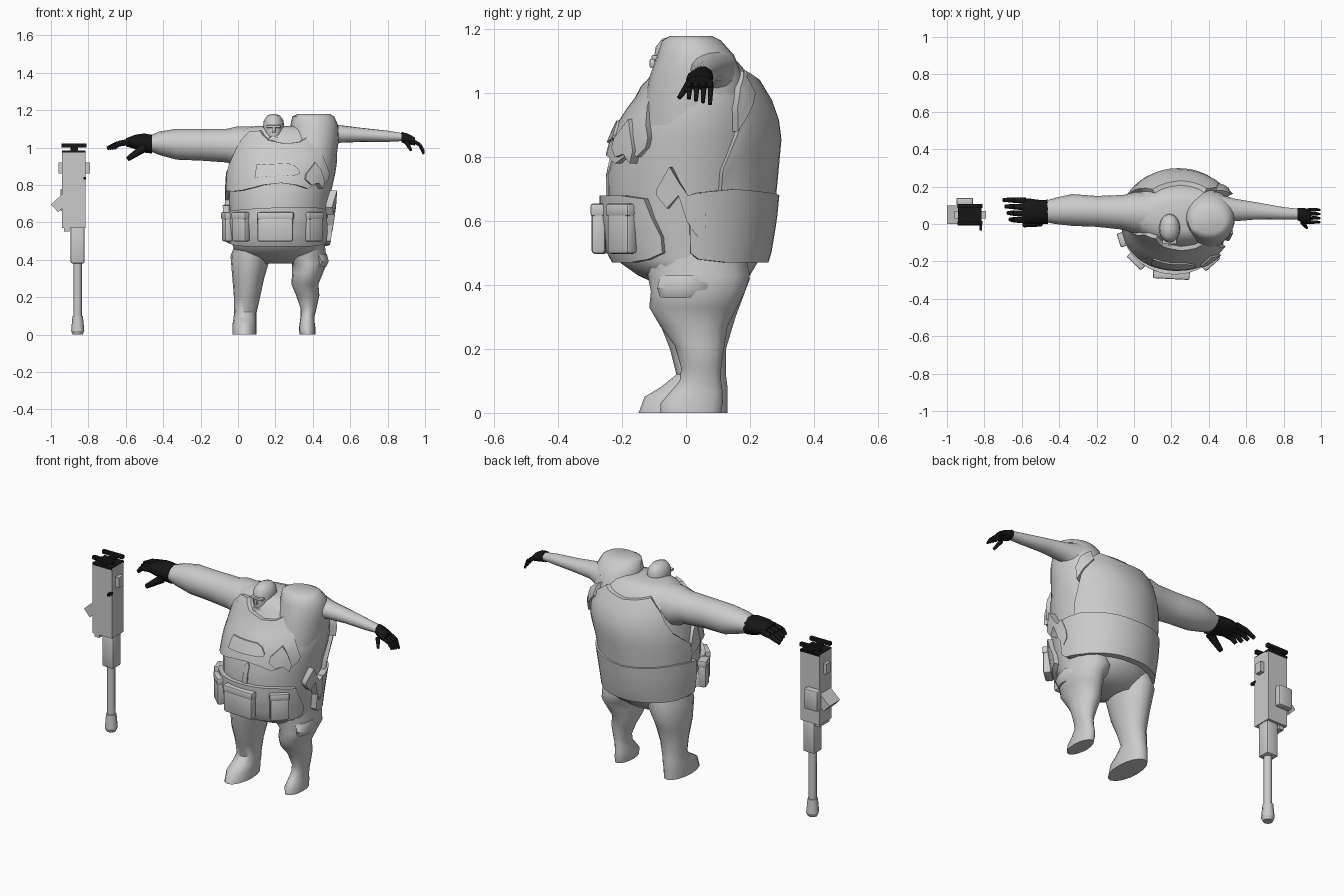
import bpy, bmesh
from math import sin, cos, pi, radians
from mathutils import Vector, Matrix

old = bpy.data.objects.get("Cube")
if old:
    bpy.data.objects.remove(old, do_unlink=True)


def material(name, value):
    mat = bpy.data.materials.new(name)
    mat.use_nodes = True
    mat.diffuse_color = (value, value, value, 1)
    mat.node_tree.nodes["Principled BSDF"].inputs["Base Color"].default_value = (value, value, value, 1)
    return mat


GREY = material("plain grey", 0.6)
BLACK = material("black", 0.008)


def finish(name, bm, mat=GREY, angle=40):
    bmesh.ops.recalc_face_normals(bm, faces=bm.faces)
    mesh = bpy.data.meshes.new(name)
    for face in bm.faces:
        face.smooth = True
    bm.to_mesh(mesh)
    bm.free()
    mesh.set_sharp_from_angle(angle=radians(angle))
    mesh.materials.append(mat)
    obj = bpy.data.objects.new(name, mesh)
    bpy.context.collection.objects.link(obj)
    return obj


def loft(name, axis, rows, mat=GREY, sides=24, angle=50):
    """Skin oval rings; each row is (position, u low, u high, v low, v high)."""
    bm = bmesh.new()
    rings = []
    for pos, u0, u1, v0, v1 in rows:
        ring = []
        for i in range(sides):
            a = 2 * pi * i / sides
            u = (u0 + u1) / 2 + (u1 - u0) / 2 * cos(a)
            v = (v0 + v1) / 2 + (v1 - v0) / 2 * sin(a)
            ring.append(bm.verts.new((u, v, pos) if axis == "z" else (pos, u, v)))
        rings.append(ring)
    for low, high in zip(rings, rings[1:]):
        for i in range(sides):
            j = (i + 1) % sides
            bm.faces.new((low[i], low[j], high[j], high[i]))
    bm.faces.new(rings[0])
    bm.faces.new(rings[-1])
    return finish(name, bm, mat, angle)


def box(name, low, high, mat=GREY, bevel=0.0, tilt=None):
    """Box between two corners, optionally tilted about its centre."""
    low, high = Vector(low), Vector(high)
    bm = bmesh.new()
    bmesh.ops.create_cube(bm, size=1)
    bmesh.ops.scale(bm, vec=high - low, verts=bm.verts)
    if bevel:
        bmesh.ops.bevel(bm, geom=bm.edges[:], offset=bevel, segments=2, profile=0.5, affect="EDGES")
    if tilt:
        bmesh.ops.rotate(bm, matrix=Matrix.Rotation(radians(tilt[0]), 3, tilt[1]), verts=bm.verts)
    bmesh.ops.translate(bm, vec=(low + high) / 2, verts=bm.verts)
    return finish(name, bm, mat, 30)


def rod(name, a, b, r0, r1, mat=GREY, sides=8):
    a, b = Vector(a), Vector(b)
    bm = bmesh.new()
    turn = (b - a).to_track_quat("Z", "Y").to_matrix().to_4x4()
    bmesh.ops.create_cone(bm, cap_ends=True, segments=sides, radius1=r0, radius2=r1,
                          depth=(b - a).length, matrix=Matrix.Translation((a + b) / 2) @ turn)
    return finish(name, bm, mat, 50)


# Torso
TORSO = [
    (.38, .08, .34, -.04, .14), (.43, -.01, .46, -.15, .2), (.48, -.03, .46, -.22, .23),
    (.6, -.045, .475, -.245, .25), (.75, -.05, .495, -.245, .265), (.86, -.045, .52, -.215, .275),
    (.93, -.03, .53, -.18, .265), (.99, -.025, .53, -.135, .24), (1.06, -.02, .52, -.1, .195),
    (1.1, .02, .46, -.07, .16), (1.115, .1, .4, -.03, .12)]
loft("torso", "z", TORSO, sides=32)
loft("left_shoulder", "z", [
    (.9, .26, .52, -.14, .2), (1.05, .27, .54, -.115, .18), (1.12, .28, .535, -.09, .15),
    (1.165, .29, .515, -.075, .11), (1.18, .32, .49, -.05, .08)])


def lerp(keys, t):
    for a, b in zip(keys, keys[1:]):
        if t <= b[0]:
            f = max(0, (t - a[0]) / (b[0] - a[0]))
            return [p + (q - p) * f for p, q in zip(a, b)]
    return keys[-1]


def on_torso(deg, z, out):
    """Point on the torso: 0 degrees is the front, 90 its left side."""
    _, x0, x1, y0, y1 = lerp(TORSO, z)
    a = radians(deg)
    return Vector(((x0 + x1) / 2 + ((x1 - x0) / 2 + out) * sin(a),
                   (y0 + y1) / 2 - ((y1 - y0) / 2 + out) * cos(a), z))


def wrap(name, keys, out, steps=6):
    """Thick plate wrapped on the torso; keys are (degrees, z low, z high)."""
    degs = []
    for a, b in zip(keys, keys[1:]):
        n = max(1, round((b[0] - a[0]) / 8))
        degs += [a[0] + (b[0] - a[0]) * i / n for i in range(n)]
    degs.append(keys[-1][0])
    bm = bmesh.new()
    layers = []
    for gap in (out, -.01):
        grid = []
        for d in degs:
            _, lo, hi = lerp(keys, d)
            grid.append([bm.verts.new(on_torso(d, lo + (hi - lo) * k / steps, gap)) for k in range(steps + 1)])
        for a, b in zip(grid, grid[1:]):
            for k in range(steps):
                bm.faces.new((a[k], b[k], b[k + 1], a[k + 1]))
        layers.append([g[0] for g in grid] + grid[-1][1:] + [g[-1] for g in grid[-2::-1]] + grid[0][-2:0:-1])
    outer, inner = layers
    for i in range(len(outer)):
        j = (i + 1) % len(outer)
        bm.faces.new((outer[i], outer[j], inner[j], inner[i]))
    return finish(name, bm)


# Armour vest, torn on its left side
wrap("front_vest", [(-78, .77, .9), (-60, .765, 1.0), (-45, .77, 1.085), (-30, .785, 1.09), (-18, .8, 1.04),
                    (0, .81, 1.02), (16, .8, 1.03), (30, .78, 1.07), (38, .8, 1.0), (42, .83, .96),
                    (50, .8, .9), (56, .83, .86)], .022)
wrap("chest_label", [(-28, .84, .91), (5, .85, .915), (12, .85, .9), (17, .86, .87)], .03, 2)
wrap("torn_chest_scrap", [(24, .83, .86), (32, .8, .92), (40, .81, .88), (48, .78, .82)], .035, 2)
wrap("back_vest", [(112, .68, .76), (122, .67, .9), (134, .67, 1.0), (150, .67, 1.07), (165, .67, 1.05), (180, .67, 1.04),
                   (195, .67, 1.05), (212, .67, 1.07), (228, .67, 1.0), (242, .67, .88), (262, .68, .8)], .024)
wrap("back_skirt", [(92, .5, .6), (98, .48, .69), (120, .47, .7), (180, .47, .68), (240, .48, .7), (268, .5, .69)], .034)
wrap("back_left_strap", [(118, .88, .95), (126, .93, 1.02), (140, 1.0, 1.07)], .035, 3)
wrap("torn_side_scrap", [(70, .68, .7), (77, .64, .77), (84, .68, .72), (90, .6, .68), (97, .55, .69), (102, .58, .62)], .038, 3)
wrap("right_armhole_edge", [(-98, .72, .76), (-88, .74, .86), (-76, .77, .9)], .02, 3)

# Belt and pouches
wrap("belt", [(-78, .5, .56), (-66, .48, .66), (-40, .47, .67), (0, .47, .68),
              (40, .47, .68), (60, .48, .67), (72, .5, .55)], .025)
wrap("belly_seam", [(-3, .68, .78), (0, .68, .8), (3, .68, .78)], .006, 2)
for label, deg, width in (("centre", -3, .19), ("left", 42, .1), ("right", -44, .1), ("far_right", -72, .07)):
    p = on_torso(deg, .575, .03)
    half = Vector((width / 2, .022, .078))
    box(label + "_pouch", p - half, p + half, bevel=.012, tilt=(deg, "Z"))
    lid = Vector((width / 2 + .003, .025, .02))
    top = p + Vector((0, 0, .06))
    box(label + "_pouch_flap", top - lid, top + lid, bevel=.008, tilt=(deg, "Z"))

# Head with heavy brow and jaw
loft("head", "z", [
    (1.0, .15, .23, -.08, .04), (1.035, .15, .232, -.095, .045), (1.07, .14, .242, -.102, .05),
    (1.11, .134, .247, -.1, .055), (1.145, .138, .243, -.095, .05), (1.17, .156, .225, -.075, .03),
    (1.18, .18, .2, -.04, .0)])
box("brow", (.152, -.108, 1.105), (.23, -.08, 1.12), bevel=.005)
box("nose", (.181, -.114, 1.08), (.2, -.08, 1.108), bevel=.005)
box("jaw", (.164, -.106, 1.025), (.218, -.06, 1.058), bevel=.01)

# Legs with feet
loft("right_leg", "z", [
    (.52, .0, .19, -.12, .18), (.42, -.04, .175, -.11, .2), (.3, -.03, .14, -.09, .155),
    (.2, -.022, .118, -.05, .125), (.12, -.02, .1, -.03, .125), (.08, -.025, .1, -.08, .13),
    (.05, -.03, .1, -.13, .13), (.0, -.03, .1, -.148, .13)], sides=16)
loft("left_leg", "z", [
    (.52, .24, .46, -.14, .18), (.43, .25, .47, -.12, .2), (.38, .29, .475, -.11, .185),
    (.33, .29, .455, -.115, .16), (.27, .285, .43, -.08, .13), (.21, .31, .435, -.035, .12),
    (.14, .335, .42, -.015, .11), (.1, .335, .41, -.02, .11), (.065, .33, .41, -.05, .115),
    (.03, .325, .415, -.08, .115), (.0, .33, .415, -.08, .11)], sides=16)
loft("left_knee_tear", "z", [(.36, .4, .47, -.08, .06), (.39, .41, .485, -.09, .09), (.43, .38, .475, -.08, .1)], sides=8)

# Arms
loft("right_arm", "x", [
    (.12, -.06, .17, .88, 1.11), (.0, -.05, .17, .89, 1.113), (-.06, -.03, .155, .92, 1.1),
    (-.2, -.015, .15, .93, 1.1), (-.33, -.01, .16, .935, 1.1), (-.42, .0, .14, .96, 1.085),
    (-.47, .01, .125, .98, 1.065)], sides=16)
loft("left_arm", "x", [
    (.45, .0, .16, .97, 1.15), (.54, .015, .135, 1.025, 1.12), (.66, .025, .115, 1.03, 1.105),
    (.8, .025, .09, 1.03, 1.09), (.89, .025, .08, 1.035, 1.075)], sides=16)

# Gloved hands
loft("right_glove", "x", [
    (-.46, .0, .13, .965, 1.07), (-.5, .0, .128, .97, 1.078), (-.55, .0, .135, .99, 1.07),
    (-.6, .005, .135, 1.005, 1.05)], BLACK, 10)
for i in range(4):
    y = .125 - .035 * i
    knuckle = (-.64, y + .003, 1.02)
    rod(f"right_finger_base_{i}", (-.58, y, 1.03), knuckle, .017, .015, BLACK)
    rod(f"right_finger_tip_{i}", knuckle, (-.7 + .012 * i, y + .004, .995), .015, .01, BLACK)
rod("right_thumb", (-.5, .01, 1.0), (-.59, -.005, .938), .024, .013, BLACK)
loft("left_glove", "x", [
    (.875, .02, .085, 1.025, 1.085), (.91, .0, .085, 1.015, 1.075), (.945, .0, .08, 1.01, 1.055)], BLACK, 10)
for i in range(4):
    y = .075 - .022 * i
    knuckle = (.972, y + .002, 1.015)
    rod(f"left_finger_base_{i}", (.935, y, 1.035), knuckle, .01, .009, BLACK)
    rod(f"left_finger_tip_{i}", knuckle, (.993, y, .965 + .006 * i), .009, .006, BLACK)
rod("left_thumb", (.9, .01, 1.03), (.925, -.022, .985), .013, .007, BLACK)

# Heavy gun standing on its muzzle
box("gun_body", (-.94, -.005, .57), (-.815, .105, .98))
box("gun_shroud", (-.895, .015, .38), (-.82, .09, .58), bevel=.01)
rod("gun_barrel", (-.857, .05, .08), (-.857, .05, .39), .022, .022)
rod("gun_muzzle", (-.857, .05, .02), (-.857, .05, .1), .035, .028)
rod("gun_muzzle_tip", (-.857, .05, .0), (-.857, .05, .02), .027, .035)
box("gun_side_nub", (-.82, .03, .86), (-.792, .07, .92))
box("gun_left_nub", (-.96, .03, .86), (-.935, .07, .92))
box("gun_back_box", (-.95, .1, .66), (-.86, .14, .78), bevel=.01)
box("gun_grip", (-1.0, .0, .695), (-.86, .1, .75), tilt=(-43, "Y"))
box("gun_lower_guard", (-.93, .0, .55), (-.9, .09, .6))
box("gun_cap", (-.94, -.008, .972), (-.815, .108, .985), BLACK)
for y in (-.005, .085):
    box("gun_top_bar", (-.945, y, 1.0), (-.81, y + .022, 1.022), BLACK, .004)
    box("gun_bar_post", (-.895, y + .004, .98), (-.855, y + .018, 1.005), BLACK)
box("gun_trigger", (-.826, -.035, .828), (-.812, .0, .842), BLACK)
